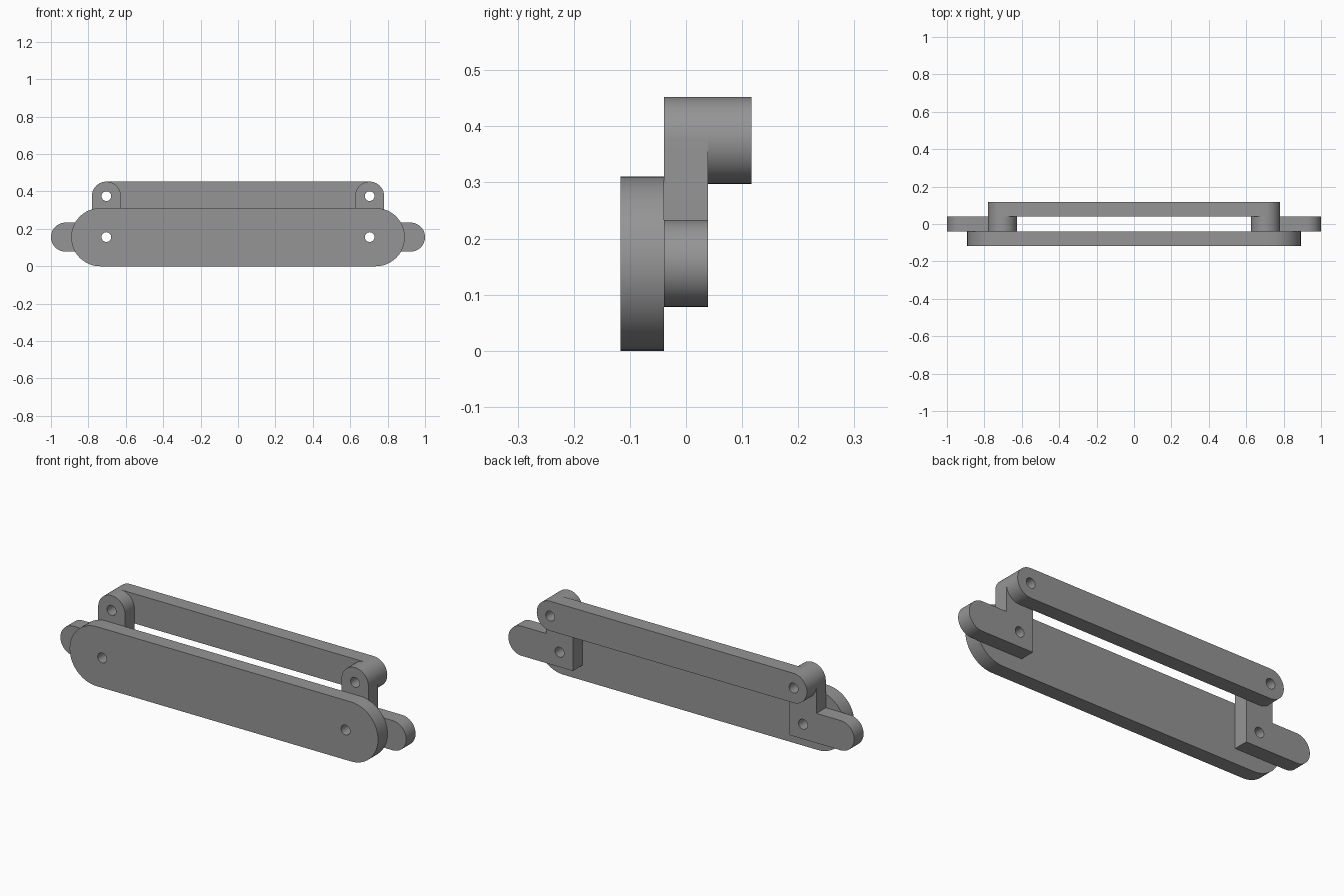
import bpy, bmesh, math
from mathutils import Vector

if "Cube" in bpy.data.objects:
    bpy.data.objects.remove(bpy.data.objects["Cube"])

STEPS = 24            # segments per half circle
T = 0.078             # thickness of every layer
R = 0.0775            # link end radius
PIVOT_X = 0.704       # pivot hole position
LOW_Z, HIGH_Z = 0.156, 0.375

grey = bpy.data.materials.new("plain grey")
grey.diffuse_color = (0.3, 0.3, 0.3, 1)
grey.use_nodes = True
grey.node_tree.nodes["Principled BSDF"].inputs["Base Color"].default_value = grey.diffuse_color


def arc(cx, cz, r, start, end, steps=STEPS):
    """Points of an arc in the x-z plane, angles in degrees."""
    return [(cx + r * math.cos(math.radians(start + (end - start) * i / steps)),
             cz + r * math.sin(math.radians(start + (end - start) * i / steps)))
            for i in range(steps + 1)]


def slot(half, cz, r):
    """Long bar outline with round ends."""
    c = half - r
    return arc(c, cz, r, -90, 90) + arc(-c, cz, r, 90, 270)


def slab(name, outline, holes, y_mid):
    """Flat part with round through holes, extruded along y."""
    bm = bmesh.new()
    loops = [outline] + [arc(x, z, 0.026, 0, 360)[:-1] for x, z in holes]
    edges = []
    for pts in loops:
        vs = [bm.verts.new((x, y_mid - T / 2, z)) for x, z in pts]
        edges += [bm.edges.new((vs[i - 1], vs[i])) for i in range(len(vs))]
    bmesh.ops.triangle_fill(bm, use_beauty=True, edges=edges, normal=Vector((0, -1, 0)))
    new = bmesh.ops.extrude_face_region(bm, geom=bm.faces[:], use_keep_orig=True)["geom"]
    bmesh.ops.translate(bm, vec=(0, T, 0),
                        verts=[g for g in new if isinstance(g, bmesh.types.BMVert)])
    bmesh.ops.recalc_face_normals(bm, faces=bm.faces[:])
    me = bpy.data.meshes.new(name)
    bm.to_mesh(me)
    bm.free()
    me.materials.append(grey)
    ob = bpy.data.objects.new(name, me)
    bpy.context.collection.objects.link(ob)
    bpy.ops.object.select_all(action='DESELECT')
    ob.select_set(True)
    bpy.context.view_layer.objects.active = ob
    bpy.ops.object.shade_smooth_by_angle(angle=math.radians(30))


# Wide front plate and narrow rear link bar
slab("front_plate", slot(0.892, 0.1555, 0.1555),
     [(-PIVOT_X, LOW_Z), (PIVOT_X, LOW_Z)], -T)
slab("rear_link", slot(PIVOT_X + R, HIGH_Z, R),
     [(-PIVOT_X, HIGH_Z), (PIVOT_X, HIGH_Z)], T)

# L-shaped cranks between them: upright arm and outward arm, both round-ended
crank = ([(PIVOT_X - R, LOW_Z - R)]
         + arc(1 - R, LOW_Z, R, -90, 90)
         + [(PIVOT_X + R, LOW_Z + R)]
         + arc(PIVOT_X, HIGH_Z, R, 0, 180))
for side, s in (("right", 1), ("left", -1)):
    slab(side + "_crank", [(s * x, z) for x, z in crank],
         [(s * PIVOT_X, LOW_Z), (s * PIVOT_X, HIGH_Z)], 0)
